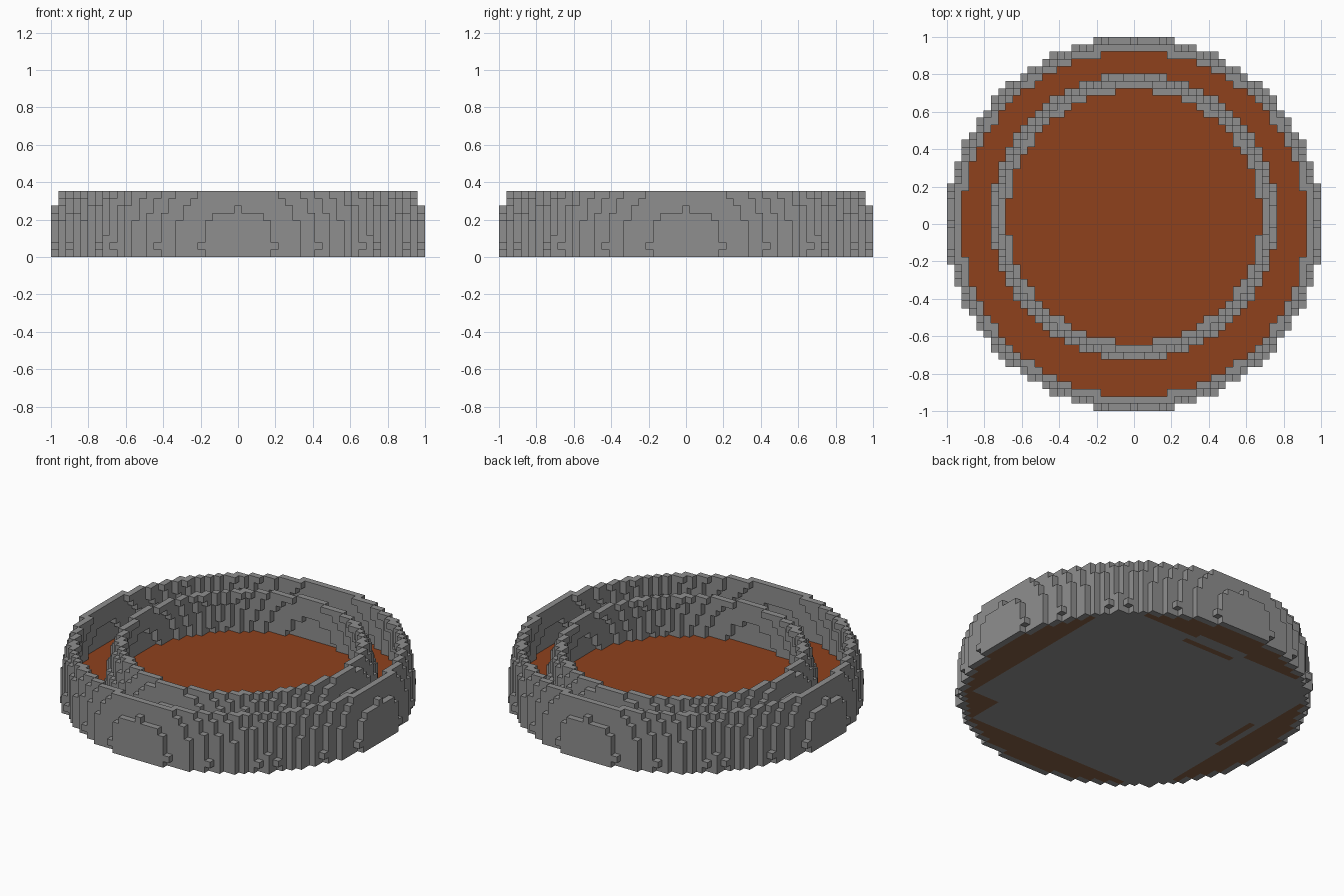
import bpy, bmesh
from mathutils import Vector

if "Cube" in bpy.data.objects:
    bpy.data.objects.remove(bpy.data.objects["Cube"], do_unlink=True)

BLOCK = 2 / 51        # edge of one block
LAYERS = 9            # blocks in height
EQUATOR = 1           # layer where the walls are widest
HALF = 25             # blocks from the centre to the rim
PLATE_HALF = 19       # blocks from the centre to the side of the stone plate


def make_material(name, color):
    mat = bpy.data.materials.new(name)
    mat.use_nodes = True
    mat.diffuse_color = color
    mat.node_tree.nodes["Principled BSDF"].inputs["Base Color"].default_value = color
    return mat


def ball_cells(low, high, center_y=0, layers=range(LAYERS)):
    """Blocks whose distance from the ball centre lies between low and high."""
    span = range(-HALF, HALF + 1)
    return {(x, y, z) for x in span for y in span for z in layers
            if low ** 2 <= x * x + (y - center_y) ** 2 + (z - EQUATOR) ** 2 <= high ** 2}


def is_dirt(x, y):
    """Dirt surrounds the square plate, fills one corner and two short slots."""
    outside = max(abs(x), abs(y)) > PLATE_HALF
    corner = x >= 15 and y <= -14
    side_slot = x == -18 and -2 <= y <= 6
    back_slot = y == 18 and -3 <= x <= 5
    return outside or corner or side_slot or back_slot


def build_blocks(name, cells, solid, mat):
    """Make one object from the faces of the blocks that are not covered."""
    bm = bmesh.new()
    axes = [Vector(a) for a in ((1, 0, 0), (0, 1, 0), (0, 0, 1))]
    for cell in sorted(cells):
        center = Vector(cell) + axes[2] / 2
        for i in range(3):
            for sign in (-1, 1):
                normal = axes[i] * sign
                if tuple(int(c) for c in Vector(cell) + normal) in solid:
                    continue
                u, v = axes[(i + 1) % 3] / 2, axes[(i + 2) % 3] / 2 * sign
                mid = center + normal / 2
                corners = (mid - u - v, mid + u - v, mid + u + v, mid - u + v)
                bm.faces.new([bm.verts.new(c * BLOCK) for c in corners])
    bmesh.ops.remove_doubles(bm, verts=bm.verts, dist=BLOCK / 100)
    mesh = bpy.data.meshes.new(name)
    bm.to_mesh(mesh)
    bm.free()
    mesh.materials.append(mat)
    obj = bpy.data.objects.new(name, mesh)
    bpy.context.collection.objects.link(obj)


stone = make_material("grey stone", (0.275, 0.275, 0.275, 1))
earth = make_material("red brown earth", (0.275, 0.053, 0.012, 1))
dirt = make_material("dull brown dirt", (0.238, 0.12, 0.06, 1))

# Two curved walls, the inner one set one block back
outer_wall = ball_cells(24.5, 25.5)
inner_wall = ball_cells(18.5, 19.5, center_y=1)
walls = outer_wall | inner_wall

# Underside of stone and dirt, with the earth floor on it
underside = ball_cells(0, 24.5, layers=range(1)) - walls
dirt_patches = {c for c in underside if is_dirt(c[0], c[1])}
floor = ball_cells(0, 24.5, layers=range(1, 2)) - walls

solid = walls | underside | floor
build_blocks("outer_wall", outer_wall, solid, stone)
build_blocks("inner_wall", inner_wall, solid, stone)
build_blocks("base_plate", underside - dirt_patches, solid, stone)
build_blocks("dirt_patches", dirt_patches, solid, dirt)
build_blocks("earth_floor", floor, solid, earth)
